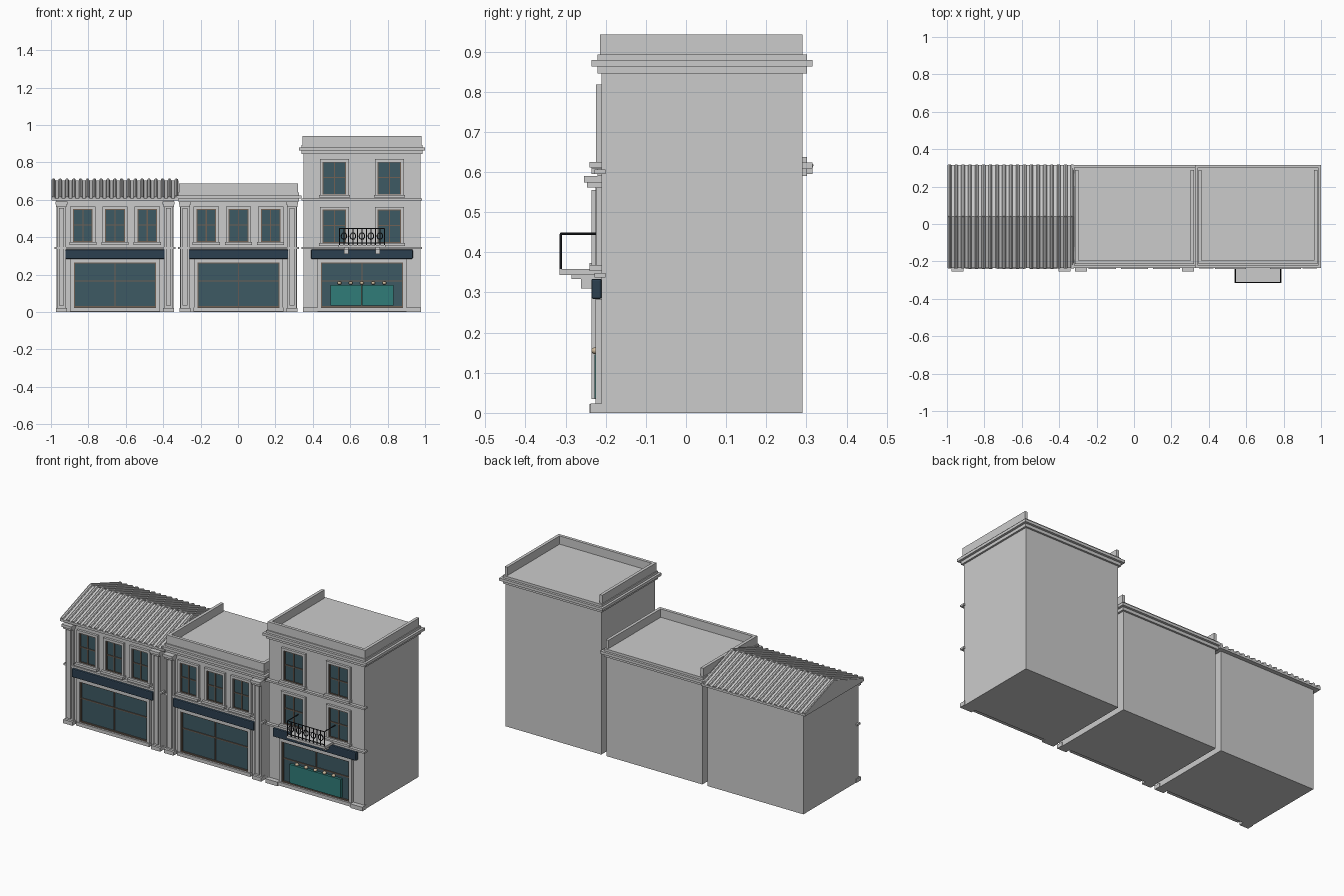
import bpy, bmesh, math
from mathutils import Matrix, Vector

if "Cube" in bpy.data.objects:
    bpy.data.objects.remove(bpy.data.objects["Cube"])


def material(name, rgb):
    m = bpy.data.materials.new(name)
    m.diffuse_color = (*rgb, 1)
    m.use_nodes = True
    m.node_tree.nodes["Principled BSDF"].inputs["Base Color"].default_value = m.diffuse_color
    return m


GLASS = material("window_glass", (0.048, 0.10, 0.125))
NAVY = material("sign_navy", (0.025, 0.05, 0.08))
TEAL = material("counter_teal", (0.03, 0.2, 0.19))
WOOD = material("frame_wood", (0.16, 0.12, 0.09))
BEIGE = material("lamp_beige", (0.6, 0.48, 0.33))
IRON = material("iron", (0.015, 0.017, 0.02))


def finish(bm, name, mat=None):
    bmesh.ops.recalc_face_normals(bm, faces=bm.faces)
    me = bpy.data.meshes.new(name)
    bm.to_mesh(me)
    bm.free()
    ob = bpy.data.objects.new(name, me)
    bpy.context.collection.objects.link(ob)
    if mat:
        me.materials.append(mat)
    return ob


def boxes(name, items, mat=None, bevel=0):
    """One object from boxes given as (x0, x1, y0, y1, z0, z1)."""
    bm = bmesh.new()
    for x0, x1, y0, y1, z0, z1 in items:
        mtx = Matrix.Translation(((x0 + x1) / 2, (y0 + y1) / 2, (z0 + z1) / 2)) \
            @ Matrix.Diagonal((x1 - x0, y1 - y0, z1 - z0, 1))
        bmesh.ops.create_cube(bm, size=1, matrix=mtx)
    ob = finish(bm, name, mat)
    if bevel:
        mod = ob.modifiers.new("bevel", "BEVEL")
        mod.width, mod.segments = bevel, 2
    return ob


def border(cx, w, z0, z1, t, y0, y1):
    """Four bars around an opening of width w."""
    a, b = cx - w / 2, cx + w / 2
    return [(a - t, a, y0, y1, z0 - t, z1 + t), (b, b + t, y0, y1, z0 - t, z1 + t),
            (a, b, y0, y1, z1, z1 + t), (a, b, y0, y1, z0 - t, z0)]


F = -0.21          # facade plane
BACK = 0.29
HALF = 0.3125      # half the building width


def windows(name, xs, w, z0, z1):
    glass, bars, trim = [], [], []
    for x in xs:
        glass.append((x - w / 2, x + w / 2, F - 0.003, F + 0.01, z0, z1))
        trim += border(x, w, z0, z1, 0.015, F - 0.014, F + 0.005)
        trim.append((x - w / 2 - 0.02, x + w / 2 + 0.02, F - 0.03, F, z0 - 0.016, z0 - 0.002))
        bars += border(x, w - 0.01, z0 + 0.005, z1 - 0.005, 0.005, F - 0.008, F)
        bars.append((x - 0.003, x + 0.003, F - 0.008, F, z0, z1))
        zm = z0 + (z1 - z0) * 0.52
        bars.append((x - w / 2, x + w / 2, F - 0.007, F, zm - 0.003, zm + 0.003))
    boxes(name + "_window_glass", glass, GLASS)
    boxes(name + "_window_bars", bars, WOOD)
    boxes(name + "_window_surrounds", trim)


def shopfront(name, cx, sign_half):
    w, z0, z1 = 0.44, 0.025, 0.265
    boxes(name + "_shop_glass", [(cx - w / 2, cx + w / 2, F - 0.003, F + 0.01, z0, z1)], GLASS)
    bars = border(cx, w - 0.012, z0 + 0.006, z1 - 0.006, 0.007, F - 0.011, F)
    bars += [(cx - 0.003, cx + 0.003, F - 0.009, F, z0, z1),
             (cx - w / 2, cx + w / 2, F - 0.008, F, 0.162, 0.168)]
    boxes(name + "_shop_bars", bars, WOOD)
    trim = border(cx, w, z0, z1, 0.018, F - 0.016, F + 0.005)[:3]
    trim.append((cx - w / 2 - 0.02, cx + w / 2 + 0.02, F - 0.022, F, 0.004, 0.024))
    boxes(name + "_shop_surround", [(a, b, c, d, max(e, 0), f) for a, b, c, d, e, f in trim])
    boxes(name + "_sign", [(cx - sign_half, cx + sign_half, F - 0.026, F, 0.284, 0.334)], NAVY, 0.005)


def string_course(name, cx, z):
    boxes(name, [(cx - HALF - 0.01, cx + HALF + 0.01, F - 0.018, F + 0.01, z, z + 0.011)])


def pilasters(name, cx):
    items = []
    for s in (-1, 1):
        x = cx + s * (HALF - 0.026)
        for h, d, z0, z1 in ((0.03, 0.03, 0, 0.022), (0.024, 0.016, 0.022, 0.575),
                             (0.014, 0.026, 0.035, 0.555), (0.028, 0.036, 0.562, 0.574),
                             (0.032, 0.044, 0.574, 0.59)):
            items.append((x - h, x + h, F - d, F + 0.01, z0, z1))
    boxes(name + "_pilasters", items)


def flat_top(name, cx, z):
    """Stepped cornice slabs with a parapet open at the back."""
    slabs = []
    for o, z0, z1 in ((0.011, 0, 0.018), (0.025, 0.018, 0.034), (0.011, 0.034, 0.048)):
        slabs.append((cx - HALF - o, cx + HALF + o, F - o, BACK + o, z + z0, z + z1))
    boxes(name + "_cornice", slabs)
    h, t, p0, p1 = HALF + 0.006, 0.018, z + 0.048, z + 0.097
    boxes(name + "_parapet", [(cx - h, cx + h, F - 0.004, F - 0.004 + t, p0, p1),
                              (cx - h, cx - h + t, F + t - 0.004, BACK, p0, p1),
                              (cx + h - t, cx + h, F + t - 0.004, BACK, p0, p1)])


# Bodies, shop fronts and shared facade trim
A, B, C = -0.6575, 0.0025, 0.6625
for name, cx, top, sign in (("left", A, 0.597, 0.265), ("middle", B, 0.592, 0.265),
                            ("right", C, 0.847, 0.272)):
    boxes(name + "_body", [(cx - HALF, cx + HALF, F, BACK, 0, top)])
    shopfront(name, cx, sign)
    string_course(name + "_string_course", cx, 0.337)
    if name != "right":
        pilasters(name, cx)
        windows(name, [cx - 0.172, cx, cx + 0.172], 0.105, 0.375, 0.55)

# Right building: two upper floors, corner plinths
windows("right_first_floor", [C - 0.147, C + 0.147], 0.125, 0.37, 0.547)
windows("right_second_floor", [C - 0.147, C + 0.147], 0.125, 0.627, 0.803)
string_course("right_upper_string_course", C, 0.595)
boxes("right_plinths", [(C + s * 0.277 - 0.039, C + s * 0.277 + 0.039, F - 0.028, F + 0.01, 0, 0.024)
                        for s in (-1, 1)])
flat_top("middle", B, 0.59)
flat_top("right", C, 0.845)

# Left building: gabled roof with tile ribs
bm = bmesh.new()
prof = [(-0.235, 0.595), (-0.235, 0.607), (0.04, 0.703), (0.315, 0.607), (0.315, 0.595)]
face = bm.faces.new([bm.verts.new((-0.998, y, z)) for y, z in prof])
ext = bmesh.ops.extrude_face_region(bm, geom=[face], use_keep_orig=True)
bmesh.ops.translate(bm, vec=(0.68, 0, 0),
                    verts=[v for v in ext["geom"] if isinstance(v, bmesh.types.BMVert)])
finish(bm, "gable_roof")


def rods(name, segs, r, mat=None, sides=8):
    bm = bmesh.new()
    for a, b in segs:
        a, b = Vector(a), Vector(b)
        rot = (b - a).to_track_quat("Z", "Y").to_matrix().to_4x4()
        bmesh.ops.create_cone(bm, cap_ends=True, segments=sides, radius1=r, radius2=r,
                              depth=(b - a).length, matrix=Matrix.Translation((a + b) / 2) @ rot)
    return finish(bm, name, mat)


ribs = []
for i in range(19):
    x = -0.987 + i * 0.0365
    ribs += [((x, y, 0.609), (x, 0.04, 0.705)) for y in (-0.235, 0.315)]
rods("roof_tile_ribs", ribs, 0.01)

# Balcony with brackets and iron railing
boxes("balcony_slab", [(C - 0.125, C + 0.125, -0.315, F, 0.344, 0.359)])
boxes("balcony_brackets", [(C + s * 0.085 - 0.012, C + s * 0.085 + 0.012, y, F, z, 0.345)
                           for s in (-1, 1) for y, z in ((-0.262, 0.31), (-0.285, 0.334))])
x0, x1, yr = C - 0.12, C + 0.12, -0.312
rail = [((x0, yr, z), (x1, yr, z)) for z in (0.37, 0.446)]
rail += [((x, yr, 0.446), (x, F, 0.446)) for x in (x0, x1)]
rail += [((x0 + 0.024 * i, yr, 0.358), (x0 + 0.024 * i, yr, 0.446)) for i in range(11)]
for k in range(5):
    c = C + (k - 2) * 0.048
    pts = [(c + 0.015 * math.cos(t * math.pi / 6), yr, 0.406 + 0.018 * math.sin(t * math.pi / 6))
           for t in range(13)]
    rail += list(zip(pts[:-1], pts[1:]))
rods("balcony_railing", rail, 0.0028, IRON, 6)

# Display counter with a row of small lamps
boxes("display_counter", [(C - 0.168, C - 0.001, -0.228, F, 0.036, 0.145),
                          (C + 0.001, C + 0.168, -0.228, F, 0.036, 0.145)], TEAL)
bm = bmesh.new()
for k in range(5):
    bmesh.ops.create_uvsphere(bm, u_segments=12, v_segments=8, radius=0.011,
                              matrix=Matrix.Translation((C + (k - 2) * 0.06, -0.225, 0.155))
                              @ Matrix.Diagonal((1, 1, 0.8, 1)))
lamps = finish(bm, "counter_lamps", BEIGE)
for p in lamps.data.polygons:
    p.use_smooth = True
